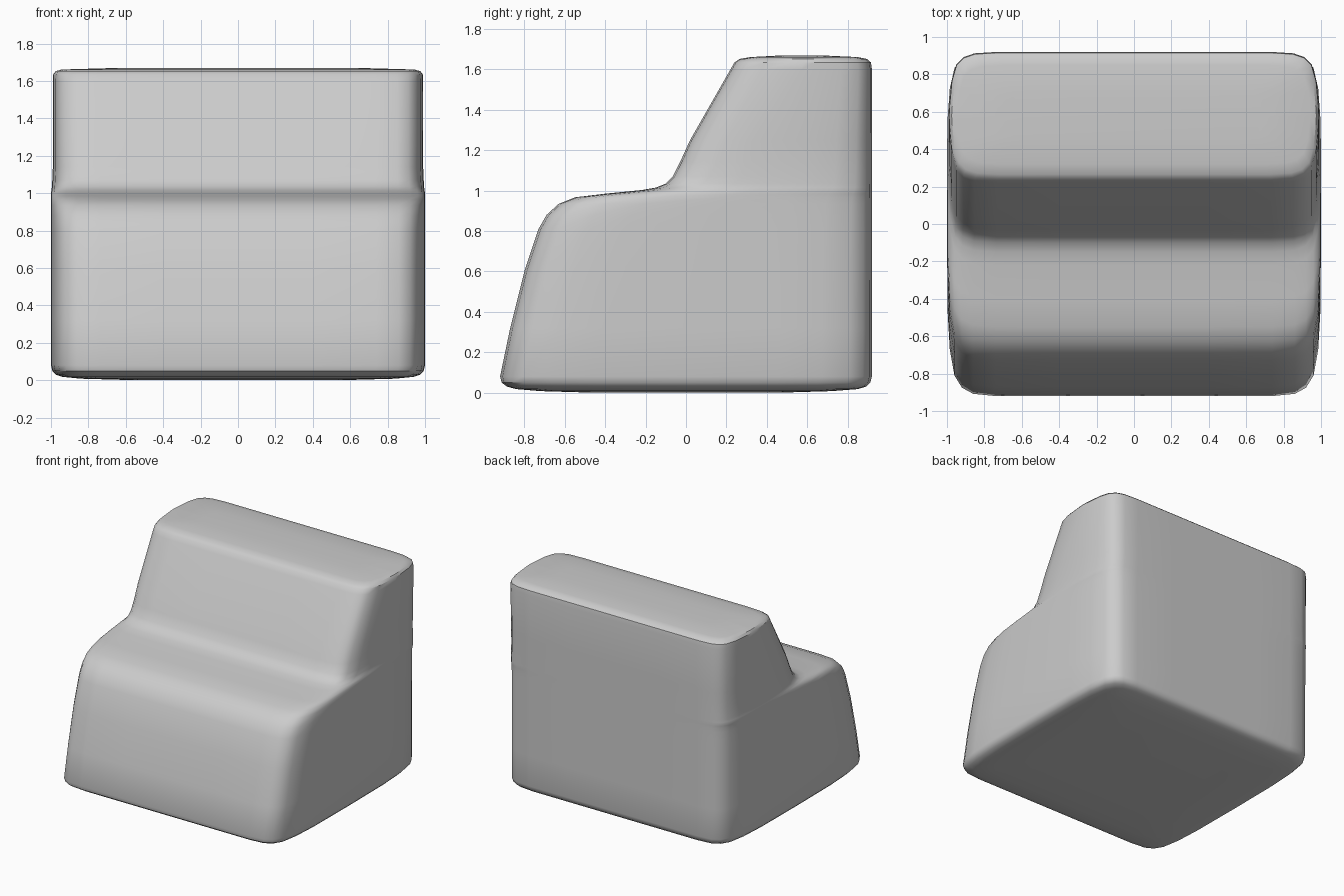
import bpy, bmesh
from mathutils import Vector

# Quarter outline: (x as a share of half width, distance in from front/back face)
CORNER = [(0.0, 0.0), (0.4, 0.0), (0.74, 0.0), (0.86, 0.012), (0.92, 0.045),
          (0.96, 0.11), (0.985, 0.25), (0.997, 0.46)]

# Horizontal sections from bottom to top: z, front y, back y, half width
SECTIONS = [
    (0.0, -0.45, 0.45, 0.55), (0.008, -0.72, 0.72, 0.84), (0.018, -0.84, 0.85, 0.94),
    (0.03, -0.885, 0.89, 0.975), (0.05, -0.912, 0.912, 0.993), (0.08, -0.92, 0.92, 1.0),
    (0.32, -0.87, 0.92, 1.0), (0.60, -0.80, 0.92, 1.0), (0.81, -0.73, 0.92, 1.0),
    (0.88, -0.69, 0.92, 1.0), (0.935, -0.63, 0.92, 1.0), (0.967, -0.55, 0.92, 1.0),
    (0.985, -0.40, 0.92, 1.0), (1.003, -0.22, 0.92, 1.0), (1.015, -0.15, 0.92, 0.997),
    (1.035, -0.10, 0.92, 0.995), (1.07, -0.065, 0.92, 0.993), (1.14, -0.03, 0.92, 0.99),
    (1.25, 0.02, 0.92, 0.99), (1.60, 0.22, 0.92, 0.99), (1.635, 0.24, 0.915, 0.988),
    (1.652, 0.265, 0.895, 0.975), (1.661, 0.32, 0.85, 0.945), (1.668, 0.45, 0.70, 0.70),
]


def outline(z, front, back, half):
    """Closed rounded outline of one section, anticlockwise from the front middle."""
    k = ((back - front) / 1.84) ** 0.5
    mid = (front + back) / 2
    f = [(half * x, min(front + k * d, mid)) for x, d in CORNER]
    b = [(half * x, max(back - k * d, mid)) for x, d in CORNER]
    right = f + [(half, mid)] + b[::-1]
    left = [(-x, y) for x, y in right[-2:0:-1]]
    return [Vector((x, y, z)) for x, y in right + left]


# Stepped block: skin the sections and close both ends
bm = bmesh.new()
rings = [[bm.verts.new(p) for p in outline(*s)] for s in SECTIONS]
n = len(rings[0])
for lo, hi in zip(rings, rings[1:]):
    for i in range(n):
        j = (i + 1) % n
        bm.faces.new((lo[i], lo[j], hi[j], hi[i]))
bm.faces.new(rings[0][::-1])
bm.faces.new(rings[-1])
bmesh.ops.recalc_face_normals(bm, faces=bm.faces[:])

mesh = bpy.data.meshes.new("stepped_seat")
bm.to_mesh(mesh)
bm.free()
seat = bpy.data.objects.new("stepped_seat", mesh)
bpy.context.collection.objects.link(seat)

# Smooth shading with the crisp edges kept
bpy.context.view_layer.objects.active = seat
seat.select_set(True)
bpy.ops.object.shade_smooth_by_angle(angle=0.6)
